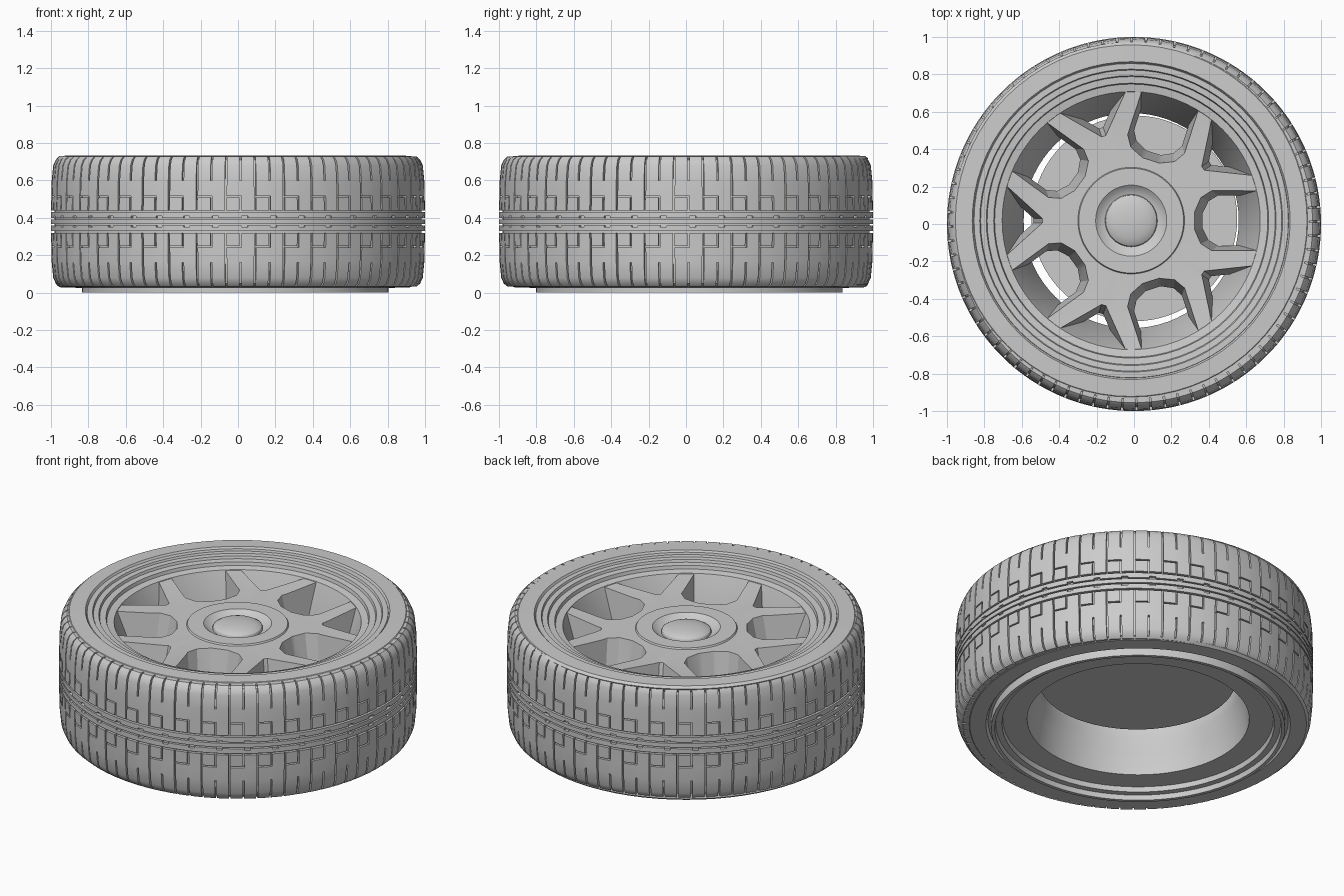
import bpy, bmesh, math

cube = bpy.data.objects.get("Cube")
if cube:
    bpy.data.objects.remove(cube)

grey = bpy.data.materials.new("plain_grey")
grey.use_nodes = True
grey.diffuse_color = (0.6, 0.6, 0.6, 1)
grey.node_tree.nodes["Principled BSDF"].inputs["Base Color"].default_value = grey.diffuse_color

MID = 0.38                  # middle height of the tyre
RIM_AT = (-0.015, 0.018)    # the rim sits slightly off centre


def add_object(name, bm, at=(0, 0)):
    mesh = bpy.data.meshes.new(name)
    bm.to_mesh(mesh)
    bm.free()
    mesh.materials.append(grey)
    obj = bpy.data.objects.new(name, mesh)
    obj.location = (at[0], at[1], 0)
    bpy.context.collection.objects.link(obj)
    return obj


def activate(obj):
    bpy.ops.object.select_all(action='DESELECT')
    obj.select_set(True)
    bpy.context.view_layer.objects.active = obj


def smooth(obj):
    activate(obj)
    bpy.ops.object.shade_smooth_by_angle(angle=math.radians(30))


def lathe(name, profile, at=RIM_AT, steps=72):
    """Turn a closed (radius, height) outline around z."""
    bm = bmesh.new()
    rings = []
    for i in range(steps):
        a = math.tau * i / steps
        rings.append([bm.verts.new((r * math.cos(a), r * math.sin(a), z)) for r, z in profile])
    n = len(profile)
    for i in range(steps):
        p, q = rings[i], rings[(i + 1) % steps]
        for j in range(n):
            k = (j + 1) % n
            if profile[j][0] == 0 and profile[k][0] == 0:
                continue
            bm.faces.new((p[j], q[j], q[k], p[k]))
    bmesh.ops.remove_doubles(bm, verts=bm.verts, dist=1e-5)
    bmesh.ops.dissolve_degenerate(bm, edges=bm.edges, dist=1e-6)
    bmesh.ops.recalc_face_normals(bm, faces=bm.faces)
    return add_object(name, bm, at)


# Tyre tread: half profile as (distance from middle, radius), mirrored
half = [(0, 1), (.012, 1), (.02, 1), (.03, 1), (.05, 1), (.06, 1), (.13, .998),
        (.138, .998), (.22, .996), (.30, .988), (.33, .975), (.348, .955),
        (.348, .935), (.348, .90)]
rows = [(-h, r) for h, r in reversed(half[1:])] + half
columns = [0, .06, .28, .5, .56, .78]
PITCHES = 40
START = math.radians(-94)


def is_groove(col, h):
    """Tread pattern for one cell, by column and distance from the middle."""
    if .012 < h < .02 or .05 < h < .06:
        return True
    if .02 < h < .03:
        return col == 4
    if h < .06:
        return False
    if col == 0:
        return True
    if col == 3:
        return h < .138 or h > .22
    return .13 < h < .138 and col in (1, 2)


bm = bmesh.new()
grid = []
for p in range(PITCHES):
    for c in columns:
        a = START + math.tau * (p + c) / PITCHES
        grid.append([bm.verts.new((r * math.cos(a), r * math.sin(a), MID + h)) for h, r in rows])
grooves = []
for i, line in enumerate(grid):
    nxt = grid[(i + 1) % len(grid)]
    for j in range(len(rows) - 1):
        face = bm.faces.new((line[j], nxt[j], nxt[j + 1], line[j + 1]))
        h = abs(rows[j][0] + rows[j + 1][0]) / 2
        inner_cap = min(rows[j][1], rows[j + 1][1]) < .92
        if not inner_cap and is_groove(i % len(columns), h):
            grooves.append(face)
# Sink the grooves
made = bmesh.ops.extrude_face_region(bm, geom=grooves)["geom"]
left_over = [f for f in grooves if f.is_valid]
if left_over:
    bmesh.ops.delete(bm, geom=left_over, context='FACES_ONLY')
for v in made:
    if isinstance(v, bmesh.types.BMVert):
        r = math.hypot(v.co.x, v.co.y)
        s = (r - .018) / r
        v.co.x *= s
        v.co.y *= s
        h = v.co.z - MID
        if abs(h) > .34:
            v.co.z -= math.copysign(.012, h)
smooth(add_object("tyre_tread", bm))

# Tyre sidewalls
wall = [(.955, .718), (.94, .731), (.85, .734), (.838, .715), (.838, .69), (.94, .69)]
smooth(lathe("top_sidewall", wall))
smooth(lathe("bottom_sidewall", [(r, 2 * MID - z) for r, z in wall]))

# Rim: stepped lips on both sides and a tapering barrel
smooth(lathe("rim", [
    (.69, .665), (.73, .672), (.735, .692), (.77, .695), (.775, .71), (.805, .712),
    (.81, .724), (.84, .724), (.85, .70), (.85, .05), (.82, .05), (.82, 0),
    (.80, 0), (.795, .03), (.76, .03), (.755, .06), (.62, .06), (.605, .2),
    (.575, .28), (.575, .36)]))

# Spoked face with a raised hub
spokes = lathe("spokes", [
    (0, .42), (.61, .42), (.70, .662), (.5, .648), (.285, .648), (.28, .657),
    (.19, .657), (.175, .645), (.14, .625), (0, .625)])


def add_window(bm, top, bottom, angle):
    """Add one tapered cutter, mirrored across its own middle line."""
    loops = []
    for pts, z in ((bottom, .38), (top, .72)):
        outline = pts + [(u, -v) for u, v in reversed(pts)]
        loops.append([bm.verts.new((u * math.cos(angle) - v * math.sin(angle),
                                    u * math.sin(angle) + v * math.cos(angle), z))
                      for u, v in outline])
    low, high = loops
    bm.faces.new(low)
    bm.faces.new(high)
    for i in range(len(low)):
        k = (i + 1) % len(low)
        bm.faces.new((low[i], low[k], high[k], high[i]))


# Five wide windows, with a narrow one in each fork
bm = bmesh.new()
for k in range(5):
    a = math.tau * k / 5
    add_window(bm, [(.74, .165), (.42, .168), (.36, .13), (.325, .05)],
               [(.74, .13), (.47, .13), (.42, .10), (.39, .04)], a)
    add_window(bm, [(.74, .262), (.46, .012)], [(.74, .20), (.53, .012)], a + math.pi / 5)
bmesh.ops.recalc_face_normals(bm, faces=bm.faces)
cutter = add_object("window_cutter", bm, RIM_AT)
cutter.hide_render = True
mod = spokes.modifiers.new("windows", 'BOOLEAN')
mod.operation = 'DIFFERENCE'
mod.solver = 'EXACT'
mod.object = cutter
activate(spokes)
bpy.ops.object.modifier_apply(modifier=mod.name)
bpy.data.objects.remove(cutter)
smooth(spokes)

# Domed centre cap
dome = [(.14 * math.cos(t), .632 + .035 * math.sin(t))
        for t in (math.pi / 2 * i / 6 for i in range(6))]
smooth(lathe("centre_cap", [(0, .61), (.14, .61)] + dome + [(0, .667)], steps=40))

# Plate behind the spokes, leaving a thin gap to the barrel
smooth(lathe("brake_plate", [(0, .30), (.55, .30), (.55, .335), (0, .335)], at=(.002, .03)))
